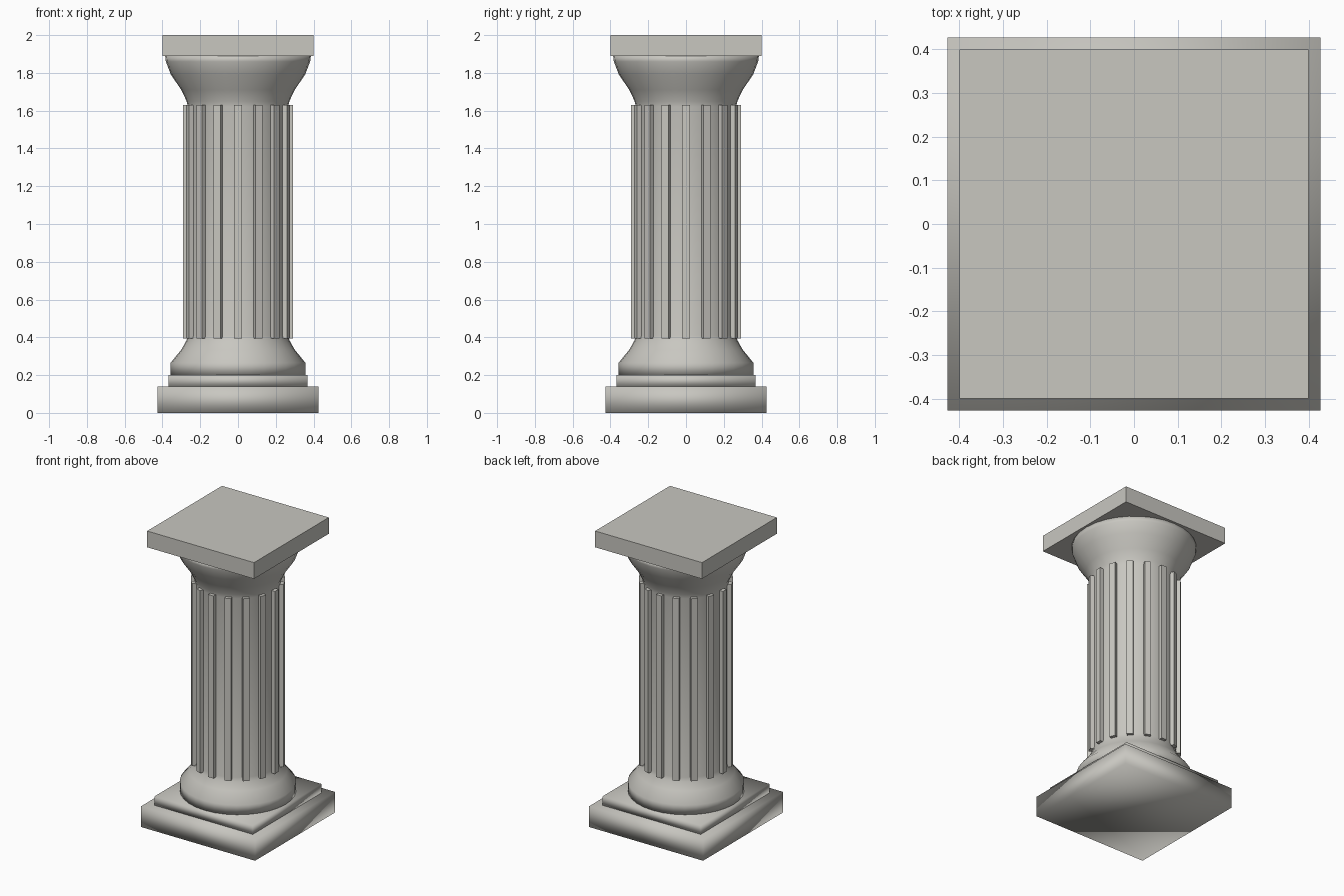
import bpy, bmesh, math
from mathutils import Matrix, Vector

old = bpy.data.objects.get("Cube")
if old:
    bpy.data.objects.remove(old, do_unlink=True)

# One pale stone colour
stone = bpy.data.materials.new("pale_stone")
stone.use_nodes = True
colour = (0.58, 0.57, 0.53, 1)
stone.diffuse_color = colour
stone.node_tree.nodes["Principled BSDF"].inputs["Base Color"].default_value = colour


def finish(name, bm, smooth):
    bmesh.ops.recalc_face_normals(bm, faces=bm.faces)
    for face in bm.faces:
        face.smooth = smooth
    mesh = bpy.data.meshes.new(name)
    bm.to_mesh(mesh)
    bm.free()
    mesh.materials.append(stone)
    obj = bpy.data.objects.new(name, mesh)
    bpy.context.collection.objects.link(obj)
    return obj


def add_box(bm, size, centre, turn=0):
    matrix = (Matrix.Rotation(turn, 4, "Z") @ Matrix.Translation(centre)
              @ Matrix.Diagonal((*size, 1)))
    bmesh.ops.create_cube(bm, size=1, matrix=matrix)


def slab(name, half, low, high, smooth):
    bm = bmesh.new()
    add_box(bm, (2 * half, 2 * half, high - low), (0, 0, (low + high) / 2))
    return finish(name, bm, smooth)


# Square slabs: softly shaded plinth and step, crisp top slab
slab("plinth", 0.427, 0, 0.14, True)
slab("plinth_step", 0.368, 0.14, 0.20, True)
slab("top_slab", 0.40, 1.89, 2.0, False)

# Round body turned from one profile: base moulding, shaft, flared capital
profile = [(0, 0.20), (0.357, 0.20), (0.357, 0.265), (0.30, 0.335),
           (0.272, 0.385), (0.265, 0.41), (0.265, 1.62), (0.272, 1.65),
           (0.30, 1.71), (0.355, 1.79), (0.382, 1.86), (0.386, 1.89), (0, 1.89)]
bm = bmesh.new()
points = [bm.verts.new((r, 0, z)) for r, z in profile]
edges = [bm.edges.new(pair) for pair in zip(points, points[1:])]
bmesh.ops.spin(bm, geom=points + edges, cent=Vector(), axis=(0, 0, 1),
               angle=math.tau, steps=32, use_duplicate=False)
bmesh.ops.remove_doubles(bm, verts=bm.verts, dist=0.0005)
finish("column_body", bm, True)

# Sixteen raised ribs around the shaft
bm = bmesh.new()
for i in range(16):
    add_box(bm, (0.04, 0.04, 1.235), (0, -0.27, 1.0125), i * math.tau / 16)
finish("shaft_ribs", bm, False)
